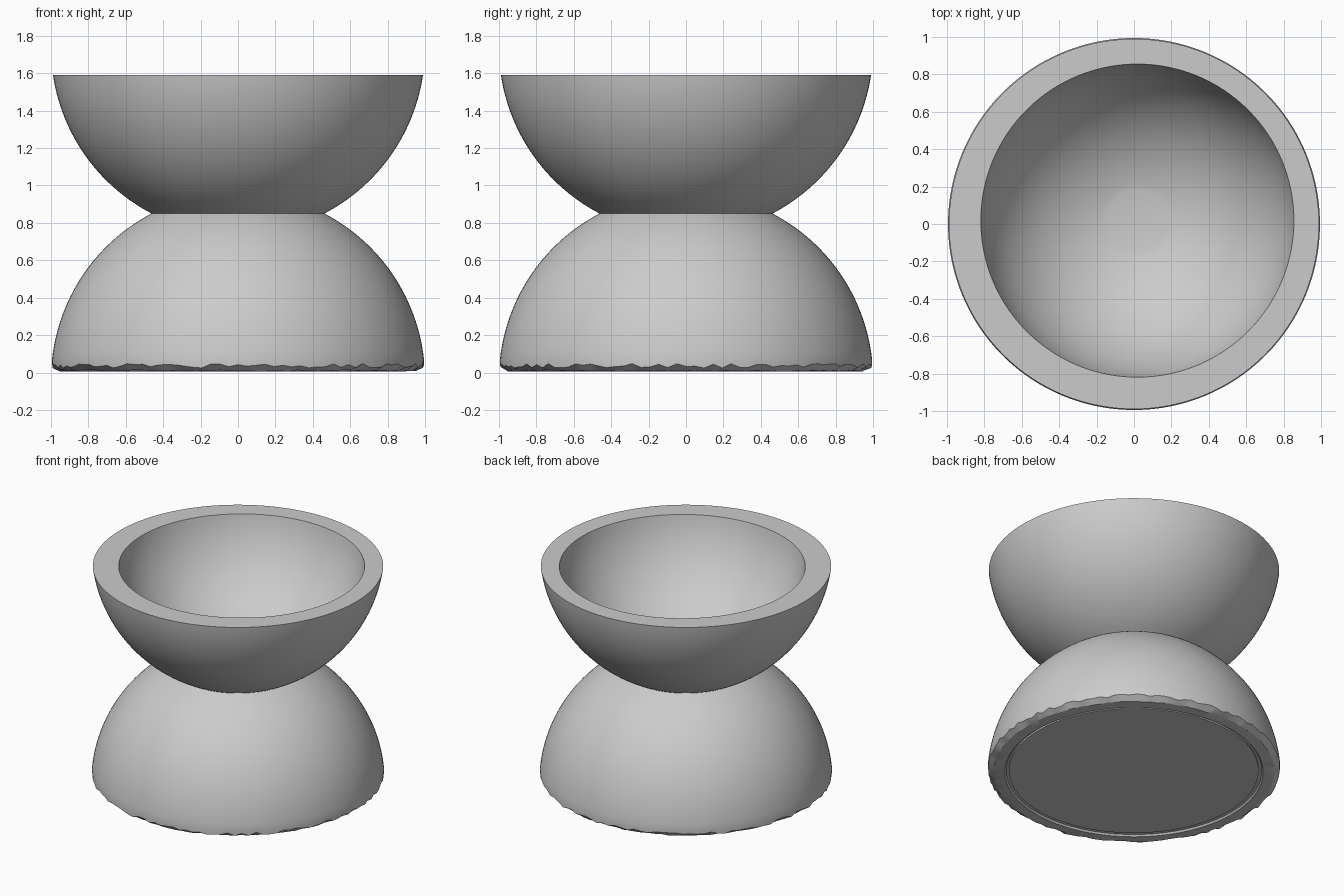
import bpy, bmesh, math, random

random.seed(4)
SEGMENTS = 128
WAIST = 0.85            # height where the two domes meet
LOW_C, HIGH_C = -0.037, 1.737   # sphere centre heights

cube = bpy.data.objects.get("Cube")
if cube:
    bpy.data.objects.remove(cube, do_unlink=True)

grey = bpy.data.materials.new("light grey")
grey.use_nodes = True
grey.diffuse_color = (0.6, 0.6, 0.6, 1)
grey.node_tree.nodes["Principled BSDF"].inputs["Base Color"].default_value = (0.6, 0.6, 0.6, 1)


def lathe(name, rings):
    """Skin a list of (radius, height, centre offset, roughness) rings, capped at both ends."""
    bm = bmesh.new()
    loops = []
    for r, z, off, rough in rings:
        loop = []
        for i in range(SEGMENTS):
            a = 2 * math.pi * i / SEGMENTS
            h = max(0, z + random.uniform(-rough, rough))
            loop.append(bm.verts.new((off + r * math.cos(a), off + r * math.sin(a), h)))
        loops.append(loop)
    for a, b in zip(loops, loops[1:]):
        for i in range(SEGMENTS):
            j = (i + 1) % SEGMENTS
            bm.faces.new((a[i], a[j], b[j], b[i]))
    bm.faces.new(loops[0][::-1])
    bm.faces.new(loops[-1])
    bmesh.ops.recalc_face_normals(bm, faces=bm.faces)
    mesh = bpy.data.meshes.new(name)
    bm.to_mesh(mesh)
    bm.free()
    mesh.materials.append(grey)
    ob = bpy.data.objects.new(name, mesh)
    bpy.context.collection.objects.link(ob)
    bpy.ops.object.select_all(action="DESELECT")
    ob.select_set(True)
    bpy.context.view_layer.objects.active = ob
    bpy.ops.object.shade_smooth_by_angle(angle=math.radians(25))
    return ob


def arc(radius, centre, z0, z1, off=0, steps=28):
    """Rings along a sphere between two heights, evenly spaced by angle."""
    t0, t1 = (math.asin((z - centre) / radius) for z in (z0, z1))
    angles = [t0 + (t1 - t0) * i / steps for i in range(steps + 1)]
    return [(radius * math.cos(t), centre + radius * math.sin(t), off, 0) for t in angles]


# Lower dome: recessed underside, rough lower edge, spherical shell
underside = [(0.87, 0.018, 0, 0), (0.88, 0.006, 0, 0),
             (0.955, 0.01, 0, 0.004), (0.993, 0.036, 0, 0.012)]
lathe("base_dome", underside + arc(1, LOW_C, 0.07, WAIST))

# Shallow plate in the underside, slightly off centre
lathe("base_plate", [(0.85, 0.006, 0.015, 0), (0.85, 0.02, 0.015, 0)])

# Upper bowl: outer shell, flat rim, slightly offset cavity with a flat floor
outer = arc(1, HIGH_C, WAIST, 1.59)
cavity = arc(0.85, HIGH_C, 1.59, 0.903, off=0.018)
lathe("upper_bowl", outer + cavity)
